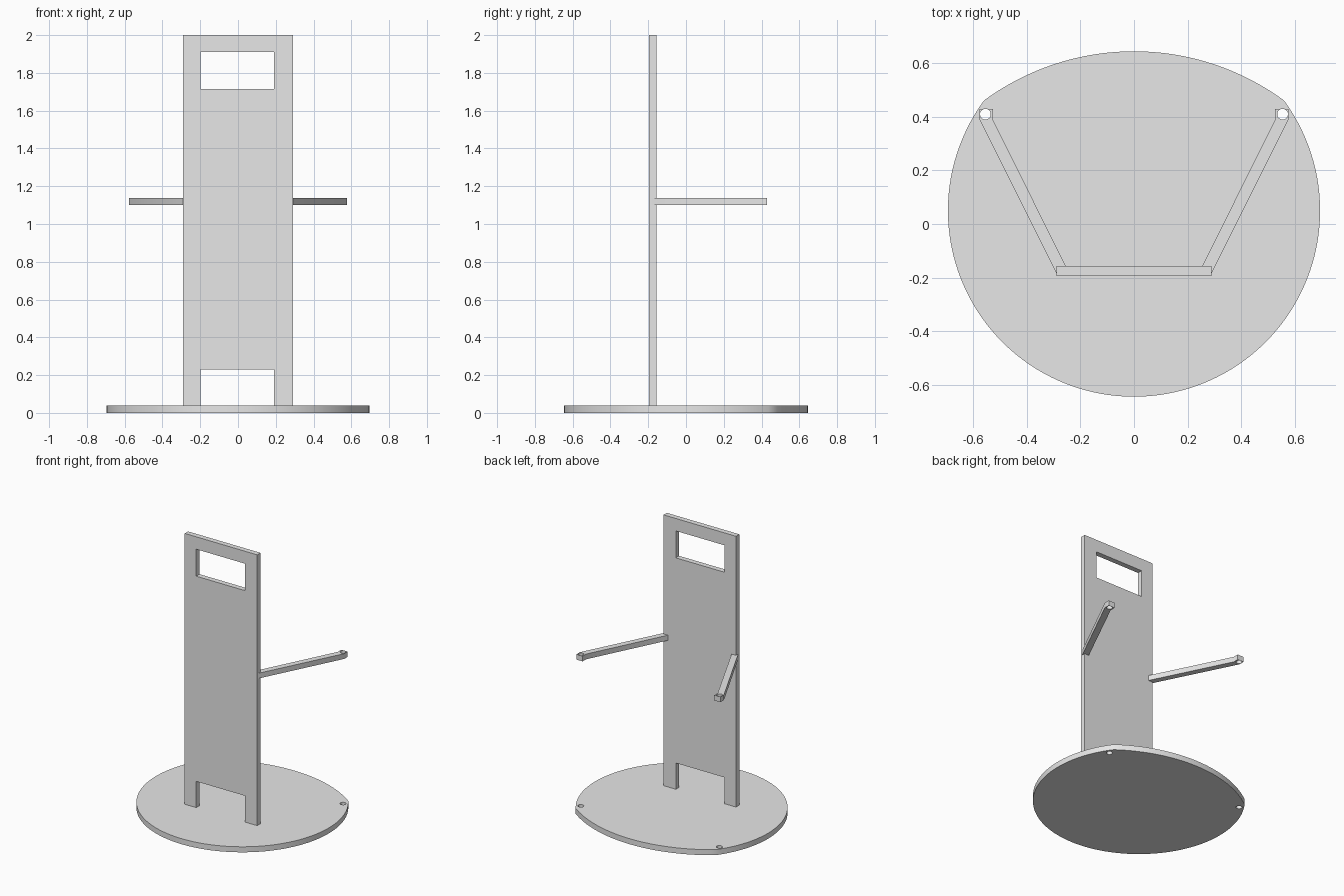
import bpy, bmesh, math
from mathutils import Matrix

cube = bpy.data.objects.get("Cube")
if cube:
    bpy.data.objects.remove(cube, do_unlink=True)

GREY = (0.8, 0.8, 0.8, 1.0)
grey = bpy.data.materials.new("light_grey")
grey.use_nodes = True
grey.diffuse_color = GREY
bsdf = next(n for n in grey.node_tree.nodes if n.type == "BSDF_PRINCIPLED")
bsdf.inputs["Base Color"].default_value = GREY


def arc(cx, cy, r, start, end, steps):
    """Points along an arc, end point included."""
    angles = [start + (end - start) * i / steps for i in range(steps + 1)]
    return [(cx + r * math.cos(a), cy + r * math.sin(a)) for a in angles]


def rect(x0, x1, y0, y1):
    return [(x0, y0), (x1, y0), (x1, y1), (x0, y1)]


def plate(name, loops, thickness, matrix):
    """Fill an outline with holes, extrude it and place it."""
    bm = bmesh.new()
    for loop in loops:
        verts = [bm.verts.new((x, y, 0)) for x, y in loop]
        for i, v in enumerate(verts):
            bm.edges.new((v, verts[i - 1]))
    bmesh.ops.triangle_fill(bm, use_beauty=True, use_dissolve=False,
                            edges=bm.edges[:], normal=(0, 0, 1))
    grown = bmesh.ops.extrude_face_region(bm, geom=bm.faces[:], use_keep_orig=True)
    top = [g for g in grown["geom"] if isinstance(g, bmesh.types.BMVert)]
    bmesh.ops.translate(bm, verts=top, vec=(0, 0, thickness))
    bmesh.ops.transform(bm, matrix=matrix, verts=bm.verts[:])
    bmesh.ops.recalc_face_normals(bm, faces=bm.faces[:])
    mesh = bpy.data.meshes.new(name)
    bm.to_mesh(mesh)
    bm.free()
    mesh.materials.append(grey)
    obj = bpy.data.objects.new(name, mesh)
    bpy.context.collection.objects.link(obj)
    bpy.ops.object.select_all(action="DESELECT")
    obj.select_set(True)
    bpy.context.view_layer.objects.active = obj
    bpy.ops.object.shade_smooth_by_angle(angle=math.radians(30))
    return obj


def pin_hole(side):
    return arc(side * 0.555, 0.41, 0.02, 0, math.tau, 24)[:-1]


# Base: round disc with a flatter back arc and two pin holes
THICK = 0.04
R, CY, CORNER_X, BACK_Y = 0.695, 0.05, 0.56, 0.645
corner = math.acos(CORNER_X / R)
corner_y = CY + R * math.sin(corner)
rise = BACK_Y - corner_y
back_r = (CORNER_X ** 2 + rise ** 2) / (2 * rise)
half = math.asin(CORNER_X / back_r)
disc = arc(0, CY, R, math.pi - corner, math.tau + corner, 96)
back = arc(0, BACK_Y - back_r, back_r, math.pi / 2 - half, math.pi / 2 + half, 32)
plate("base", [disc + back[1:-1], pin_hole(1), pin_hole(-1)], THICK, Matrix())

# Upright panel: two feet below, handle window above
panel = [(-0.29, THICK), (-0.198, THICK), (-0.198, 0.23), (0.191, 0.23),
         (0.191, THICK), (0.29, THICK), (0.29, 2), (-0.29, 2)]
window = rect(-0.198, 0.191, 1.715, 1.91)
upright = Matrix.Translation((0, -0.157, 0)) @ Matrix.Rotation(math.pi / 2, 4, "X")
plate("upright_panel", [panel, window], 0.038, upright)

# Splayed arms ending in a square eyelet
arm = [(0.255, -0.157), (0.289, -0.157), (0.289, -0.185), (0.577, 0.39),
       (0.577, 0.43), (0.527, 0.43), (0.527, 0.39)]
for side, name in ((1, "left_arm"), (-1, "right_arm")):
    outline = [(side * x, y) for x, y in arm]
    plate(name, [outline, pin_hole(side)], 0.038, Matrix.Translation((0, 0, 1.1)))
